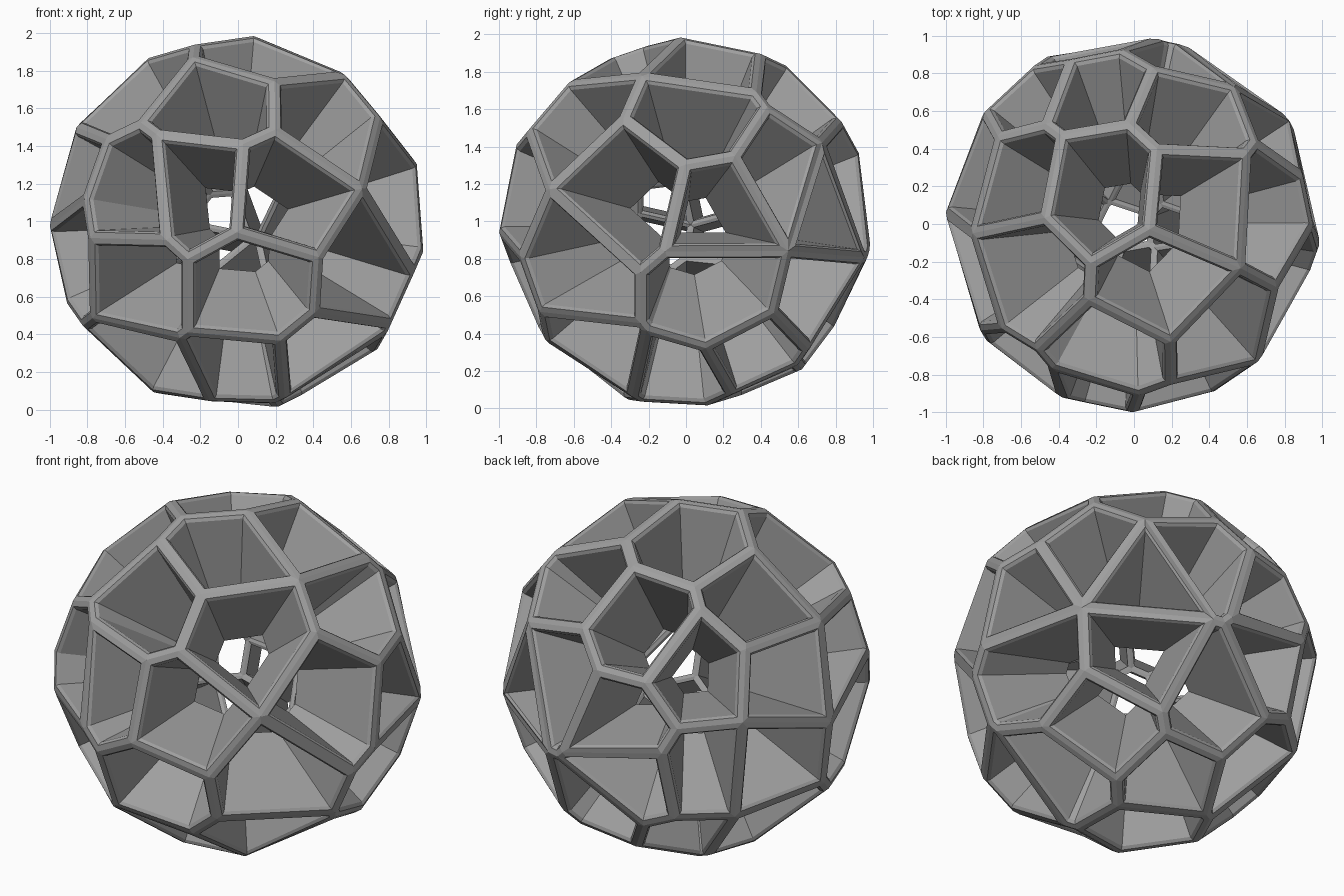
import bpy, bmesh
from math import atan2
from mathutils import Vector

if "Cube" in bpy.data.objects:
    bpy.data.objects.remove(bpy.data.objects["Cube"])

# Directions of the cell openings, seen from the middle of the ball
FRONT = [(-.22, -.96, .19), (.30, -.94, .16), (-.13, -.72, .68), (.07, -.93, -.37),
         (-.57, -.75, -.34), (-.62, -.76, .18), (.52, -.62, .59), (.73, -.63, -.26)]
RIGHT = [(.92, -.34, .18), (.98, .20, .06), (.79, .05, .61), (.79, .54, .29),
         (.57, .82, .05), (.55, .74, -.38), (.91, .15, -.39)]
TOP = [(-.18, .20, .96), (.39, .13, .91), (.15, -.34, .93), (-.58, -.31, .75),
       (-.66, .24, .71), (.33, .62, .71), (-.20, .74, .64)]
BACK = [(-.60, .70, .40), (-.20, .97, .11), (.23, .94, .24), (-.23, .94, -.27),
        (.08, .82, -.56), (-.65, .74, -.18)]
LEFT = [(-.91, .28, .31), (-.93, -.27, .27), (-.93, -.30, -.18), (-.91, .36, -.20)]
BOTTOM = [(.55, .40, -.73), (.06, .40, -.91), (.51, -.05, -.86), (.50, -.50, -.71),
          (0, -.57, -.82), (-.50, -.37, -.78), (-.68, .20, -.70), (-.40, .57, -.72),
          (-.10, -.02, -.99)]
CENTRES = [Vector(c).normalized() for c in FRONT + RIGHT + TOP + BACK + LEFT + BOTTOM]

INNER = 0.43      # inner radius of the lattice
HALF = 0.031      # half width of a strut at the outer surface
LIP = 0.040       # half width just below the outer edge
LIP_R = 0.97


def cells(seeds):
    """Spherical Voronoi cells: dual of the convex hull of the seeds."""
    bm = bmesh.new()
    vs = [bm.verts.new(s) for s in seeds]
    bmesh.ops.convex_hull(bm, input=vs)
    bm.normal_update()
    out = []
    for v in vs:
        s = v.co.normalized()
        a = s.orthogonal().normalized()
        b = s.cross(a)
        pts = []
        for f in v.link_faces:
            n = f.normal.copy()
            pts.append(n if n.dot(f.calc_center_median()) > 0 else -n)
        pts.sort(key=lambda p: atan2(p.dot(b), p.dot(a)))
        out.append(pts)
    bm.free()
    return out


def middle(pts):
    """Edge-weighted middle of a cell, pushed onto the sphere."""
    total = Vector()
    for p, q in zip(pts, pts[1:] + pts[:1]):
        total += (p + q) * (p - q).length
    return total.normalized()


# Shift the seeds so that the cells sit on the wanted centres
seeds = [c.copy() for c in CENTRES]
for _ in range(6):
    seeds = [(s + (c - middle(p)) * 0.6).normalized()
             for s, c, p in zip(seeds, CENTRES, cells(seeds))]

# Polygon net on the sphere, with very short edges merged
net = bmesh.new()
for pts in cells(seeds):
    net.faces.new([net.verts.new(p) for p in pts])
bmesh.ops.remove_doubles(net, verts=net.verts[:], dist=0.05)


def inset(pts, t, r):
    """Offset each radial edge plane by t and place the corners at radius r."""
    res = []
    k = len(pts)
    for i, p in enumerate(pts):
        n1 = pts[i - 1].cross(p).normalized()
        n2 = p.cross(pts[(i + 1) % k]).normalized()
        res.append(p * r + (n1 + n2) * (t / max(0.3, 1 + n1.dot(n2))))
    return res


# Struts: outer band, lip, radial funnel wall and inner band for every cell
bm = bmesh.new()
for f in net.faces:
    pts = [v.co.normalized() for v in f.verts]
    if sum((p.cross(q) for p, q in zip(pts, pts[1:] + pts[:1])), Vector()).dot(pts[0]) < 0:
        pts.reverse()
    lip = inset(pts, LIP, LIP_R)
    rings = [pts, inset(pts, HALF, 0.99), lip,
             [p * (INNER / LIP_R) for p in lip], [p * INNER for p in pts]]
    loops = [[bm.verts.new(p) for p in ring] for ring in rings]
    k = len(pts)
    for a, b in zip(loops, loops[1:]):
        for i in range(k):
            j = (i + 1) % k
            bm.faces.new((a[i], a[j], b[j], b[i]))
net.free()
bmesh.ops.remove_doubles(bm, verts=bm.verts[:], dist=0.0005)
bmesh.ops.recalc_face_normals(bm, faces=bm.faces[:])

mesh = bpy.data.meshes.new("lattice_ball")
bm.to_mesh(mesh)
bm.free()
# Dark grey finish
mat = bpy.data.materials.new("dark_grey")
mat.diffuse_color = (0.35, 0.35, 0.35, 1)
mat.use_nodes = True
mat.node_tree.nodes["Principled BSDF"].inputs["Base Color"].default_value = mat.diffuse_color
mesh.materials.append(mat)
ball = bpy.data.objects.new("lattice_ball", mesh)
ball.location = (0, 0, 0.987)
bpy.context.collection.objects.link(ball)
